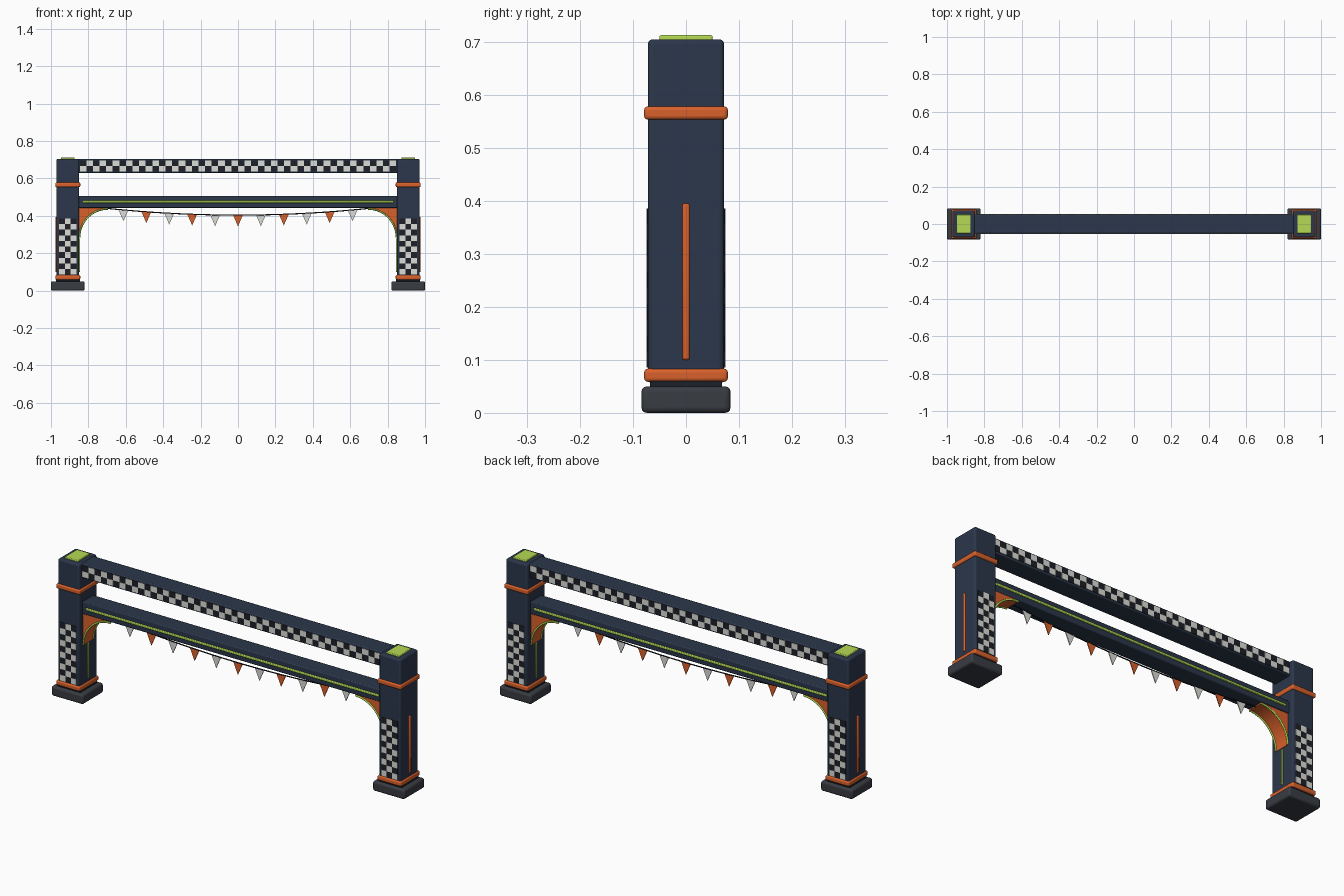
import bpy, bmesh, math
from mathutils import Matrix, Vector

if "Cube" in bpy.data.objects:
    bpy.data.objects.remove(bpy.data.objects["Cube"])


def material(name, r, g, b):
    m = bpy.data.materials.new(name)
    m.diffuse_color = (r, g, b, 1)
    m.use_nodes = True
    m.node_tree.nodes["Principled BSDF"].inputs["Base Color"].default_value = m.diffuse_color
    return m


NAVY = material("navy", 0.024, 0.038, 0.07)
ORANGE = material("orange", 0.70, 0.12, 0.025)
LIME = material("lime", 0.46, 0.70, 0.09)
WHITE = material("white", 0.72, 0.72, 0.68)
DARK = material("dark", 0.012, 0.014, 0.02)
RUBBER = material("rubber", 0.04, 0.045, 0.055)


def finish(name, bm, mat, bevel=0, segments=3):
    bmesh.ops.recalc_face_normals(bm, faces=bm.faces)
    me = bpy.data.meshes.new(name)
    bm.to_mesh(me)
    bm.free()
    ob = bpy.data.objects.new(name, me)
    bpy.context.collection.objects.link(ob)
    me.materials.append(mat)
    if bevel:
        mod = ob.modifiers.new("bevel", "BEVEL")
        mod.width, mod.segments = bevel, segments
        mod.limit_method = "ANGLE"
        bpy.ops.object.select_all(action="DESELECT")
        ob.select_set(True)
        bpy.context.view_layer.objects.active = ob
        bpy.ops.object.shade_smooth_by_angle(angle=math.radians(35))
    return ob


def add_box(bm, x0, x1, y0, y1, z0, z1):
    mid = Vector((x0 + x1, y0 + y1, z0 + z1)) / 2
    m = Matrix.Translation(mid) @ Matrix.Diagonal((x1 - x0, y1 - y0, z1 - z0, 1))
    bmesh.ops.create_cube(bm, size=1, matrix=m)


def box(name, mat, x, y, z, bevel=0, segments=3):
    bm = bmesh.new()
    add_box(bm, *x, *y, *z)
    return finish(name, bm, mat, bevel, segments)


def extrude_xz(name, pts, half, mat):
    # Closed outline in x/z given thickness along y
    bm = bmesh.new()
    face = bm.faces.new([bm.verts.new((x, -half, z)) for x, z in pts])
    new = bmesh.ops.extrude_face_region(bm, geom=[face])["geom"]
    moved = [v for v in new if isinstance(v, bmesh.types.BMVert)]
    bmesh.ops.translate(bm, vec=(0, 2 * half, 0), verts=moved)
    return finish(name, bm, mat)


def tube(name, pts, radius, mat):
    cu = bpy.data.curves.new(name, "CURVE")
    cu.dimensions = "3D"
    cu.bevel_depth, cu.bevel_resolution, cu.use_fill_caps = radius, 2, True
    sp = cu.splines.new("POLY")
    sp.points.add(len(pts) - 1)
    for p, co in zip(sp.points, pts):
        p.co = (*co, 1)
    ob = bpy.data.objects.new(name, cu)
    bpy.context.collection.objects.link(ob)
    cu.materials.append(mat)


def checker(name, x0, x1, z0, z1, cols, rows, y, side):
    # Dark backing panel with raised white squares
    ys = sorted((side * (y - 0.004), side * (y + 0.001)))
    box(name + "_panel", DARK, (x0, x1), ys, (z0, z1))
    ys = sorted((side * y, side * (y + 0.002)))
    w, h = (x1 - x0) / cols, (z1 - z0) / rows
    bm = bmesh.new()
    for c in range(cols):
        for r in range(rows):
            if (c + r) % 2 == 0:
                add_box(bm, x0 + c * w, x0 + (c + 1) * w, *ys, z0 + r * h, z0 + (r + 1) * h)
    finish(name + "_squares", bm, WHITE)


ARC_C, ARC_R = (0.695, 0.285), 0.152
for s, side in ((-1, "left"), (1, "right")):
    def xs(a, b):
        return sorted((s * a, s * b))

    # Foot, neck, post and cap
    box(side + "_foot", RUBBER, xs(0.82, 1.0), (-0.084, 0.084), (0, 0.05), 0.01)
    box(side + "_neck", DARK, xs(0.846, 0.974), (-0.068, 0.068), (0.045, 0.065))
    box(side + "_post", NAVY, xs(0.849, 0.971), (-0.072, 0.072), (0.055, 0.705), 0.009)
    box(side + "_cap", LIME, xs(0.873, 0.947), (-0.05, 0.05), (0.70, 0.713), 0.003, 2)
    # Collars
    for z, part in ((0.071, "lower"), (0.566, "upper")):
        box(f"{side}_{part}_collar", ORANGE, xs(0.843, 0.977), (-0.079, 0.079),
            (z - 0.0125, z + 0.0125), 0.007)
    # Light strips on the outer and inner faces
    box(side + "_outer_strip", ORANGE, xs(0.966, 0.976), (-0.007, 0.007), (0.10, 0.395), 0.004, 2)
    box(side + "_inner_strip", LIME, xs(0.844, 0.854), (-0.006, 0.006), (0.10, 0.28), 0.003, 2)
    # Curved corner bracket with edge piping
    arc = []
    for i in range(21):
        a = math.radians(90 * i / 20)
        arc.append((s * (ARC_C[0] + ARC_R * math.cos(a)), ARC_C[1] + ARC_R * math.sin(a)))
    outline = [(s * 0.855, ARC_C[1])] + arc + [(s * ARC_C[0], 0.45), (s * 0.855, 0.45)]
    extrude_xz(side + "_bracket", outline, 0.04, ORANGE)
    for f, face in ((-1, "front"), (1, "back")):
        tube(f"{side}_{face}_bracket_piping", [(x, f * 0.04, z) for x, z in arc], 0.0045, LIME)
        checker(f"{side}_{face}_post_checker", *xs(0.864, 0.956), 0.086, 0.386, 3, 10, 0.073, f)

# Cross beams
box("top_beam", NAVY, (-0.855, 0.855), (-0.05, 0.05), (0.63, 0.704), 0.005, 2)
box("lower_beam", NAVY, (-0.855, 0.855), (-0.045, 0.045), (0.443, 0.507), 0.005, 2)
for f, face in ((-1, "front"), (1, "back")):
    checker(face + "_beam_checker", -0.846, 0.846, 0.638, 0.696, 48, 2, 0.051, f)
    ys = sorted((f * 0.04, f * 0.052))
    box(face + "_beam_strip", LIME, (-0.83, 0.83), ys, (0.469, 0.481), 0.003, 2)


# Sagging string with pennants
def sag(x):
    return 0.404 + 0.036 * (x / 0.70) ** 2


tube("pennant_string", [(x, 0, sag(x)) for x in (-0.70 + 0.05 * i for i in range(29))], 0.003, DARK)
for i in range(11):
    x = (i - 5) * 0.1225
    z = sag(x)
    extrude_xz(f"pennant_{i + 1}", [(x - 0.026, z), (x + 0.026, z), (x, z - 0.06)], 0.002,
               ORANGE if i % 2 else WHITE)
